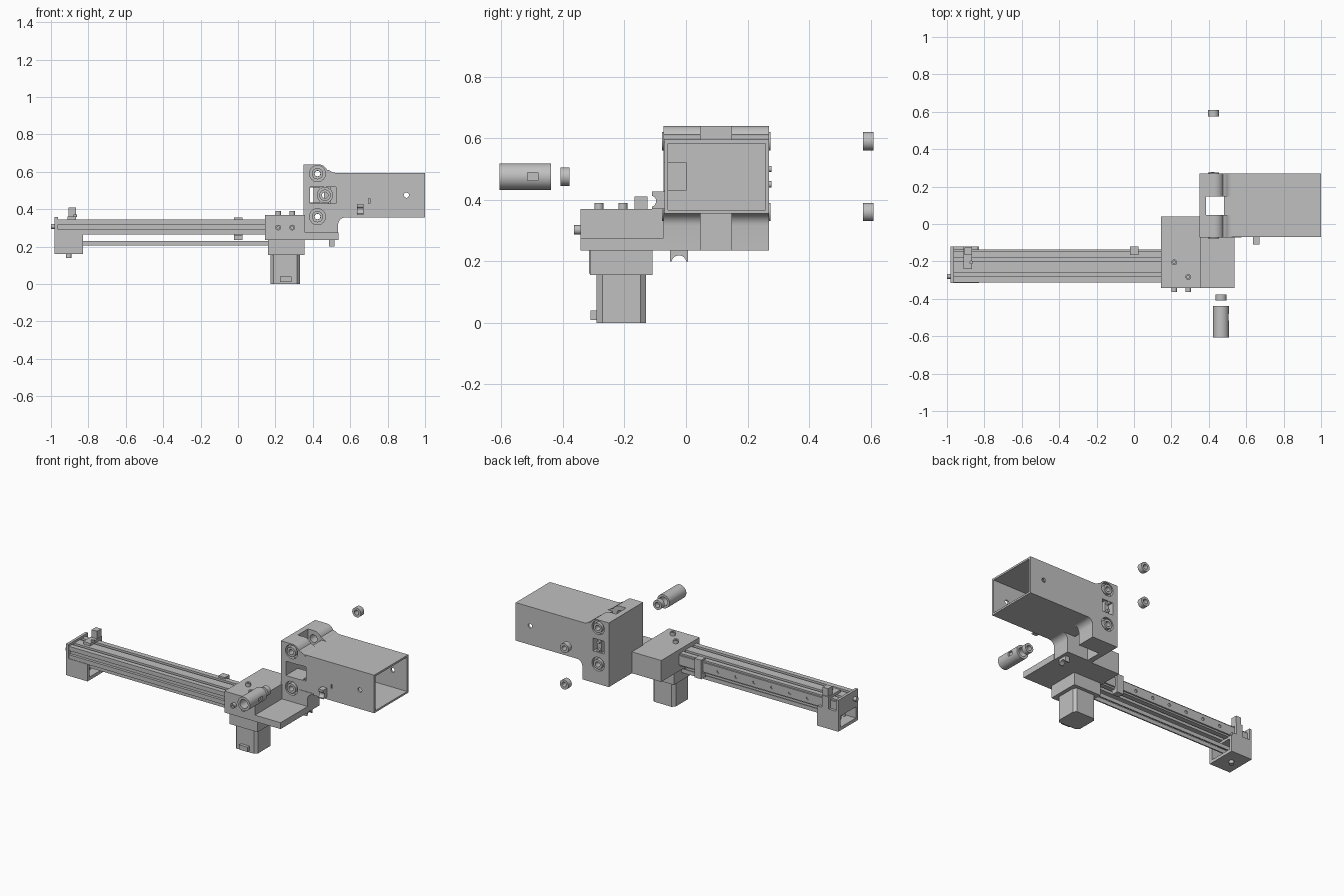
import bpy, bmesh, math
from mathutils import Matrix, Vector

cube = bpy.data.objects.get("Cube")
if cube:
    bpy.data.objects.remove(cube, do_unlink=True)

grey = bpy.data.materials.new("machined grey")
grey.use_nodes = True
colour = (0.53, 0.53, 0.53, 1)
grey.diffuse_color = colour
grey.node_tree.nodes["Principled BSDF"].inputs["Base Color"].default_value = colour
AXES = {"x": Matrix.Rotation(math.pi / 2, 4, "Y"),
        "y": Matrix.Rotation(-math.pi / 2, 4, "X"),
        "z": Matrix.Identity(4)}


def finish(name, bm):
    bmesh.ops.recalc_face_normals(bm, faces=bm.faces)
    mesh = bpy.data.meshes.new(name)
    bm.to_mesh(mesh)
    bm.free()
    mesh.materials.append(grey)
    obj = bpy.data.objects.new(name, mesh)
    bpy.context.collection.objects.link(obj)
    return obj


def box(name, x, y, z):
    """Box from a pair of limits on each axis."""
    bm = bmesh.new()
    size = [b - a for a, b in (x, y, z)]
    mid = [(a + b) / 2 for a, b in (x, y, z)]
    bmesh.ops.create_cube(bm, size=1, matrix=Matrix.Translation(mid) @ Matrix.Diagonal((*size, 1)))
    return finish(name, bm)


def rod(name, centre, radius, length, axis="z", sides=32):
    bm = bmesh.new()
    bmesh.ops.create_cone(bm, cap_ends=True, segments=sides, radius1=radius, radius2=radius,
                          depth=length, matrix=Matrix.Translation(centre) @ AXES[axis])
    return finish(name, bm)


def prism(name, points, place, push):
    """Extrude a flat outline; place turns (u, v) into a position."""
    bm = bmesh.new()
    face = bm.faces.new([bm.verts.new(place(u, v)) for u, v in points])
    out = bmesh.ops.extrude_face_region(bm, geom=[face])["geom"]
    moved = [v for v in out if isinstance(v, bmesh.types.BMVert)]
    bmesh.ops.translate(bm, verts=moved, vec=Vector(push))
    return finish(name, bm)


def cut(obj, *cutters):
    for cutter in cutters:
        mod = obj.modifiers.new("cut", "BOOLEAN")
        mod.operation = "DIFFERENCE"
        mod.solver = "EXACT"
        mod.object = cutter
        bpy.context.view_layer.objects.active = obj
        bpy.ops.object.modifier_apply(modifier=mod.name)
        bpy.data.objects.remove(cutter, do_unlink=True)
    return obj


def ring(name, centre, radius, bore, length, axis="y"):
    return cut(rod(name, centre, radius, length, axis), rod("bore", centre, bore, length * 2, axis))


def arc(cx, cz, r, start, end, steps=7):
    angles = [math.radians(start + (end - start) * i / steps) for i in range(steps + 1)]
    return [(cx + r * math.cos(a), cz + r * math.sin(a)) for a in angles]


# Mounting block with rounded shoulder above and cove below
outline = [(0.35, 0.235), (0.535, 0.235)] + arc(0.575, 0.316, 0.04, 180, 90)
outline += [(0.575, 0.365), (0.48, 0.365), (0.48, 0.585), (0.52, 0.585)]
outline += arc(0.52, 0.635, 0.04, 270, 225, 4) + arc(0.43, 0.59, 0.05, 25, 90) + [(0.35, 0.64)]
block = prism("mounting_block", outline, lambda u, v: (u, -0.073, v), (0, 0.343, 0))
cut(block,
    box("slot", (0.385, 0.6), (0.047, 0.147), (0.1, 0.7)),
    box("front_window", (0.385, 0.6), (-0.1, 0.1), (0.43, 0.52)),
    box("rear_window", (0.385, 0.46), (0.1, 0.3), (0.435, 0.515)))
for z in (0.36, 0.59):
    cut(block, rod("hole", (0.425, 0.1, z), 0.024, 0.6, "y"),
        rod("front_recess", (0.425, -0.07, z), 0.043, 0.04, "y"),
        rod("rear_recess", (0.425, 0.27, z), 0.043, 0.04, "y"))
    for y in (-0.06, 0.257):
        ring("seated_bushing", (0.425, y, z), 0.03, 0.016, 0.035)
    ring("loose_bushing", (0.425, 0.592, z), 0.03, 0.015, 0.034)
for z in (0.45, 0.50):
    rod("rear_pin", (0.42, 0.262, z), 0.01, 0.03, "y")
box("rear_window_bar", (0.405, 0.435), (0.23, 0.262), (0.43, 0.52))

# Square tube, open at its far end
tube = box("square_tube", (0.48, 1.0), (-0.07, 0.27), (0.355, 0.595))
cut(tube,
    box("inside", (0.495, 1.1), (-0.058, 0.258), (0.367, 0.583)),
    box("window", (0.4, 0.525), (-0.1, 0.0), (0.43, 0.52)),
    rod("cross_hole", (0.9, 0.1, 0.475), 0.014, 0.6, "y", 24),
    box("slit", (0.697, 0.705), (-0.1, 0.0), (0.43, 0.457)))

# Small hooked cable clips
clip = box("side_clip", (0.637, 0.672), (-0.11, -0.07), (0.37, 0.427))
cut(clip, rod("notch", (0.655, -0.115, 0.395), 0.018, 0.1, "x"))
clip = box("under_clip", (0.487, 0.517), (-0.052, 0.007), (0.2, 0.235))
cut(clip, rod("notch", (0.5, -0.023, 0.195), 0.024, 0.1, "x"))

# Sensor barrel and its separate ring
barrel = ring("sensor_barrel", (0.465, -0.522, 0.475), 0.043, 0.028, 0.168)
cut(barrel, box("slot", (0.497, 0.52), (-0.515, -0.48), (0.463, 0.488)))
ring("sensor_ring", (0.465, -0.393, 0.475), 0.03, 0.016, 0.03)

# Carriage housing and base plate
box("carriage_housing", (0.145, 0.358), (-0.342, 0.04), (0.235, 0.37))
box("base_plate", (0.355, 0.537), (-0.342, -0.07), (0.235, 0.275))
for x, y in ((0.215, -0.205), (0.29, -0.283)):
    ring("top_bolt", (x, y, 0.379), 0.015, 0.007, 0.022, "z")
    ring("front_bolt", (x, -0.352, 0.302), 0.015, 0.007, 0.024)

# Motor, with chamfered corners and a plug
box("motor_mount", (0.16, 0.355), (-0.312, -0.108), (0.155, 0.236))
motor = []
for sx, sy, flip in ((1, 1, 0), (-1, 1, 1), (-1, -1, 0), (1, -1, 1)):
    corner = [(0.078 * sx, 0.062 * sy), (0.062 * sx, 0.08 * sy)]
    motor += corner[::-1] if flip else corner
prism("motor", motor, lambda u, v: (0.253 + u, -0.21 + v, 0), (0, 0, 0.156))
box("motor_plug", (0.225, 0.285), (-0.31, -0.285), (0.01, 0.04))

# Slotted extrusion of the linear axis
rail = box("axis_extrusion", (-0.965, 0.15), (-0.312, -0.147), (0.265, 0.345))
span = (-1.1, 0.3)
for y in (-0.27, -0.19):
    for z in ((0.325, 0.4), (0.2, 0.285)):
        cut(rail, box("groove", span, (y - 0.011, y + 0.011), z))
cut(rail, box("front_groove", span, (-0.4, -0.295), (0.292, 0.318)))

# Drilled guide strip on the back of the extrusion
strip = box("guide_strip", (-0.965, 0.15), (-0.148, -0.137), (0.275, 0.335))
for i in range(8):
    cut(strip, rod("hole", (-0.88 + i * 0.125, -0.137, 0.305), 0.01, 0.012, "y", 16))

# Drive belt below the extrusion
for y in (-0.232, -0.188):
    box("drive_belt", (-0.95, 0.2), (y - 0.004, y + 0.004), (0.205, 0.23))

# Idler bracket at the far end
idler = box("idler_bracket", (-0.98, -0.83), (-0.315, -0.12), (0.16, 0.268))
cut(idler, box("tunnel", (-1.1, -0.7), (-0.295, -0.14), (0.18, 0.25)))
rod("idler_pulley", (-0.905, -0.21, 0.215), 0.02, 0.072)
box("end_plate", (-0.98, -0.963), (-0.315, -0.12), (0.26, 0.358))
box("bracket_back", (-0.975, -0.835), (-0.138, -0.12), (0.262, 0.285))
rod("idler_screw", (-0.905, -0.21, 0.152), 0.015, 0.024)
rod("end_screw", (-0.99, -0.28, 0.308), 0.013, 0.022, "x")

# Limit switch brackets: a short one mid-axis and a tall one at the end
box("mid_switch_back", (-0.022, 0.025), (-0.138, -0.12), (0.235, 0.355))
for z in ((0.235, 0.262), (0.345, 0.355)):
    box("mid_switch_lip", (-0.022, 0.025), (-0.165, -0.13), z)
box("end_switch_back", (-0.912, -0.865), (-0.138, -0.12), (0.28, 0.36))
box("end_switch_arm", (-0.912, -0.865), (-0.24, -0.122), (0.345, 0.362))
box("end_switch_post", (-0.905, -0.867), (-0.167, -0.125), (0.36, 0.41))
rod("arm_screw", (-0.87, -0.205, 0.365), 0.01, 0.012)

# Smooth the round surfaces and keep the edges sharp
for obj in bpy.context.scene.objects:
    obj.select_set(obj.type == "MESH")
bpy.ops.object.shade_smooth_by_angle(angle=math.radians(30))
